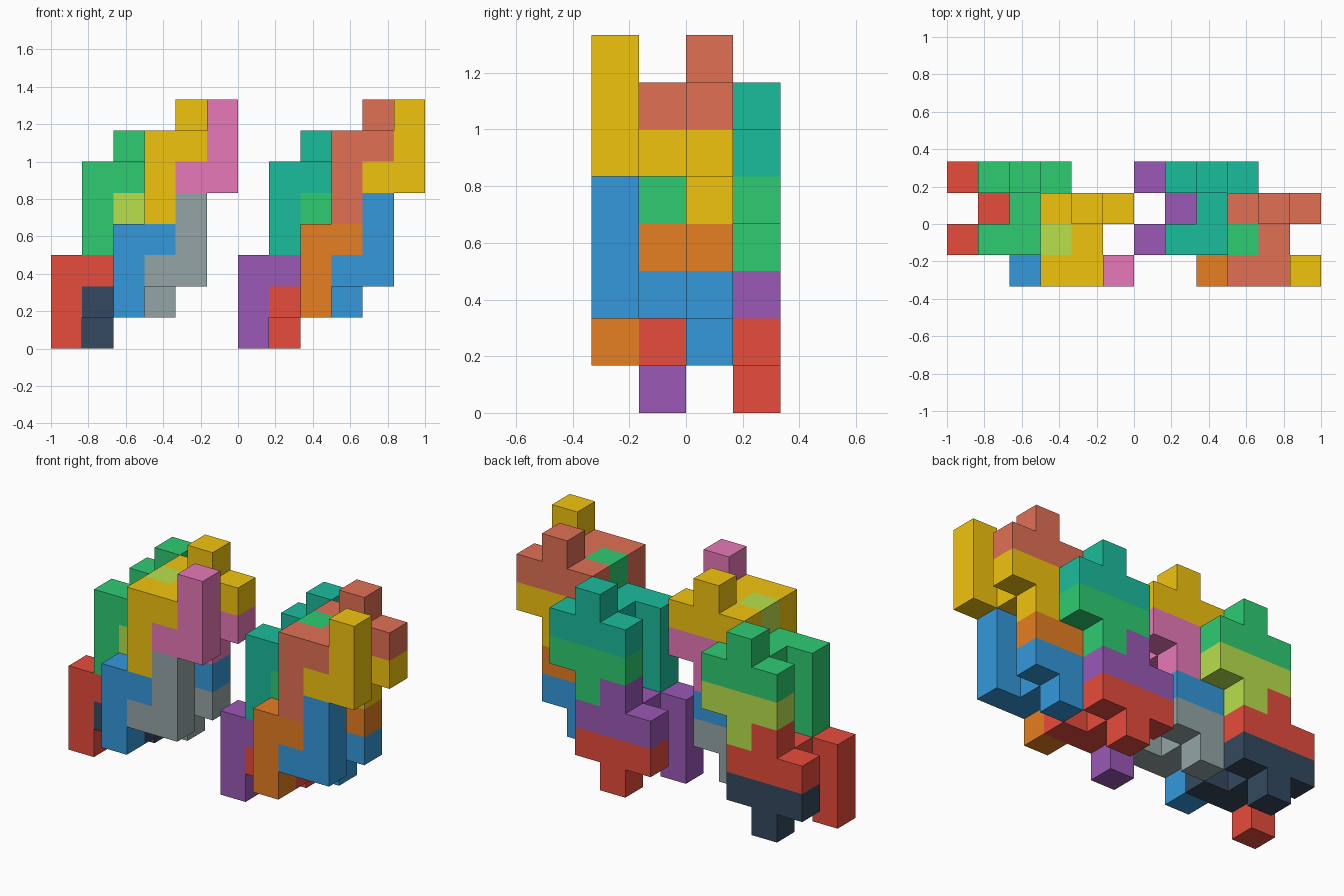
import bpy, bmesh
from mathutils import Vector

if "Cube" in bpy.data.objects:
    bpy.data.objects.remove(bpy.data.objects["Cube"])

U = 1 / 6  # cell size

# Ten-cell block shape, and its half-turned partner that interlocks below it
UPPER = [(0, 0, 0), (0, 0, 1), (0, 0, 2), (1, 0, 2), (1, 1, 2),
         (0, 2, 2), (1, 2, 2), (2, 2, 2), (1, 2, 3)]
LOWER = [(2 - x, y, 3 - z) for x, y, z in UPPER]

COLORS = {
    "red": "E74C3C", "navy": "34495E", "green": "2ECC71", "lime": "B8E04C",
    "blue": "3498DB", "gray": "95A5A6", "yellow": "F1C40F", "pink": "E879B9",
    "purple": "9B59B6", "teal": "1ABC9C", "orange": "E67E22", "salmon": "E17055",
}


def material(name):
    mat = bpy.data.materials.get(name)
    if not mat:
        mat = bpy.data.materials.new(name)
        rgb = [int(COLORS[name][i:i + 2], 16) / 255 for i in (0, 2, 4)]
        mat.diffuse_color = [((c + 0.055) / 1.055) ** 2.4 if c > 0.04 else c / 12.92
                             for c in rgb] + [1]
        mat.use_nodes = True
        mat.node_tree.nodes["Principled BSDF"].inputs["Base Color"].default_value = mat.diffuse_color
    return mat


def block(name, cells, base, color):
    """Outer skin of a group of cells, without faces between neighbours."""
    bm = bmesh.new()
    filled = set(cells)
    for cell in cells:
        centre = Vector(cell) + Vector((0.5, 0.5, 0.5))
        for axis in range(3):
            for sign in (-1, 1):
                n = Vector((0, 0, 0))
                n[axis] = sign
                if tuple(int(c + d) for c, d in zip(cell, n)) in filled:
                    continue
                a = Vector((0, 0, 0))
                a[(axis + 1) % 3] = 0.5
                b = n.cross(a)
                mid = centre + n * 0.5
                corners = (mid - a - b, mid + a - b, mid + a + b, mid - a + b)
                bm.faces.new([bm.verts.new((p + Vector(base)) * U) for p in corners])
    bmesh.ops.remove_doubles(bm, verts=bm.verts[:], dist=1e-4)
    bmesh.ops.recalc_face_normals(bm, faces=bm.faces[:])
    mesh = bpy.data.meshes.new(name)
    bm.to_mesh(mesh)
    bm.free()
    mesh.materials.append(material(color))
    bpy.context.collection.objects.link(bpy.data.objects.new(name, mesh))


# Four interlocked pairs per stack: position, then colours in each stack
PAIRS = [
    ("bottom_back", (0, 1, 0), ("red", "navy"), ("purple", "red")),
    ("top_back", (1, 1, 3), ("green", "lime"), ("teal", "green")),
    ("bottom_front", (2, 0, 1), ("blue", "gray"), ("orange", "blue")),
    ("top_front", (3, 0, 4), ("yellow", "pink"), ("salmon", "yellow")),
]

# Left and right stacks
for s, side in enumerate(("left", "right")):
    for place, (x, y, z), *colors in PAIRS:
        base = (x - 6 + 6 * s, y - 2, z)
        up, low = colors[s]
        block(f"{side}_{place}_upper_block", UPPER, base, up)
        block(f"{side}_{place}_lower_block", LOWER, base, low)
